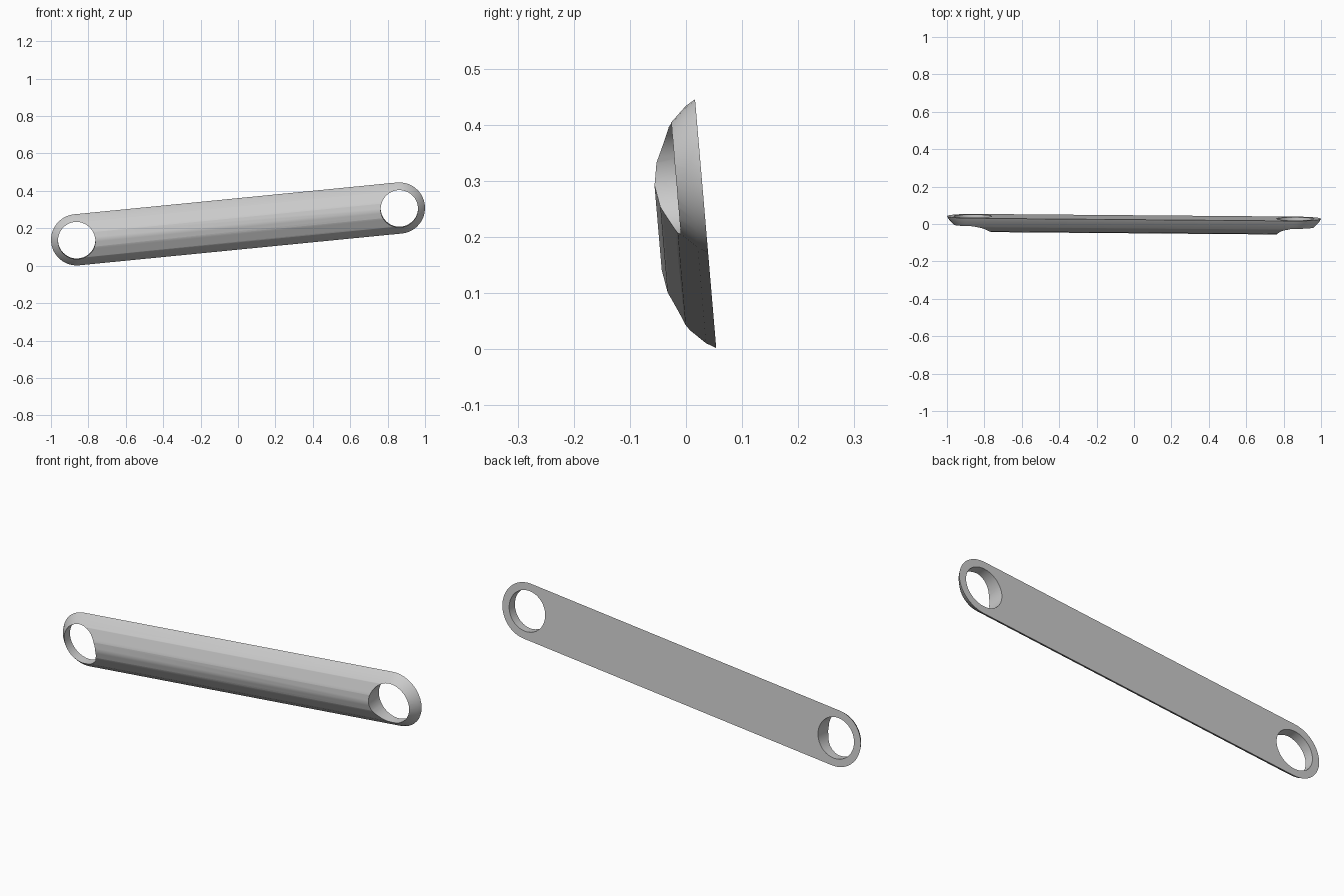
import bpy, bmesh
from math import pi, cos, sin, radians
from mathutils import Matrix, Vector

cube = bpy.data.objects.get("Cube")
if cube:
    bpy.data.objects.remove(cube, do_unlink=True)

HALF_LENGTH = 0.8667   # bar centre to hole centre
HOLE_RADIUS = 0.1
SEGMENTS = 20          # per rounded end
# half-width and depth of the domed section, from the rim to the crest
PROFILE = [(0.1375, 0), (0.127, 0.0175), (0.095, 0.051), (0.04, 0.078), (0, 0.085)]

grey = bpy.data.materials.new("light_grey")
grey.use_nodes = True
colour = (0.6, 0.6, 0.6, 1)
grey.diffuse_color = colour
grey.node_tree.nodes["Principled BSDF"].inputs["Base Color"].default_value = colour


def make_object(name, bm):
    mesh = bpy.data.meshes.new(name)
    bm.to_mesh(mesh)
    bm.free()
    obj = bpy.data.objects.new(name, mesh)
    bpy.context.collection.objects.link(obj)
    mesh.materials.append(grey)
    return obj


def stadium_ring(bm, radius, depth):
    ring = []
    for side in (1, -1):
        for i in range(SEGMENTS + 1):
            a = pi * i / SEGMENTS - pi / 2
            ring.append(bm.verts.new((side * (HALF_LENGTH + radius * cos(a)),
                                      -depth, side * radius * sin(a))))
    return ring


# Domed bar with rounded ends and a flat back
bm = bmesh.new()
rings = [stadium_ring(bm, w, d) for w, d in PROFILE]
count = len(rings[0])
for outer, inner in zip(rings, rings[1:]):
    for i in range(count):
        j = (i + 1) % count
        bm.faces.new((outer[i], outer[j], inner[j], inner[i]))
bm.faces.new(rings[0])
bmesh.ops.remove_doubles(bm, verts=bm.verts, dist=0.0001)
bmesh.ops.recalc_face_normals(bm, faces=bm.faces)
bar = make_object("link_bar", bm)

# Round holes through both ends
for side, label in ((1, "left"), (-1, "right")):
    bm = bmesh.new()
    bmesh.ops.create_cone(bm, cap_ends=True, segments=48, radius1=HOLE_RADIUS,
                          radius2=HOLE_RADIUS, depth=0.5,
                          matrix=Matrix.Translation((side * HALF_LENGTH, 0, 0))
                          @ Matrix.Rotation(pi / 2, 4, "X"))
    cutter = make_object(label + "_hole_cutter", bm)
    cutter.hide_render = True
    cutter.hide_viewport = True
    cut = bar.modifiers.new(label + "_hole", "BOOLEAN")
    cut.operation = "DIFFERENCE"
    cut.solver = "EXACT"
    cut.object = cutter

# Bake the holes, then remove the cutters
bpy.context.view_layer.update()
graph = bpy.context.evaluated_depsgraph_get()
baked = bpy.data.meshes.new_from_object(bar.evaluated_get(graph))
cutters = [m.object for m in bar.modifiers]
bar.modifiers.clear()
bar.data = baked
for cutter in cutters:
    bpy.data.objects.remove(cutter, do_unlink=True)

# Slope the bar up to its left end and lean it back slightly
baked.transform(Matrix.Translation(Vector((0, 0.035, 0.2235)))
                @ Matrix.Rotation(radians(4.87), 4, "X")
                @ Matrix.Rotation(radians(-5.65), 4, "Y"))

bpy.ops.object.select_all(action="DESELECT")
bar.select_set(True)
bpy.context.view_layer.objects.active = bar
bpy.ops.object.shade_smooth_by_angle(angle=radians(30))
